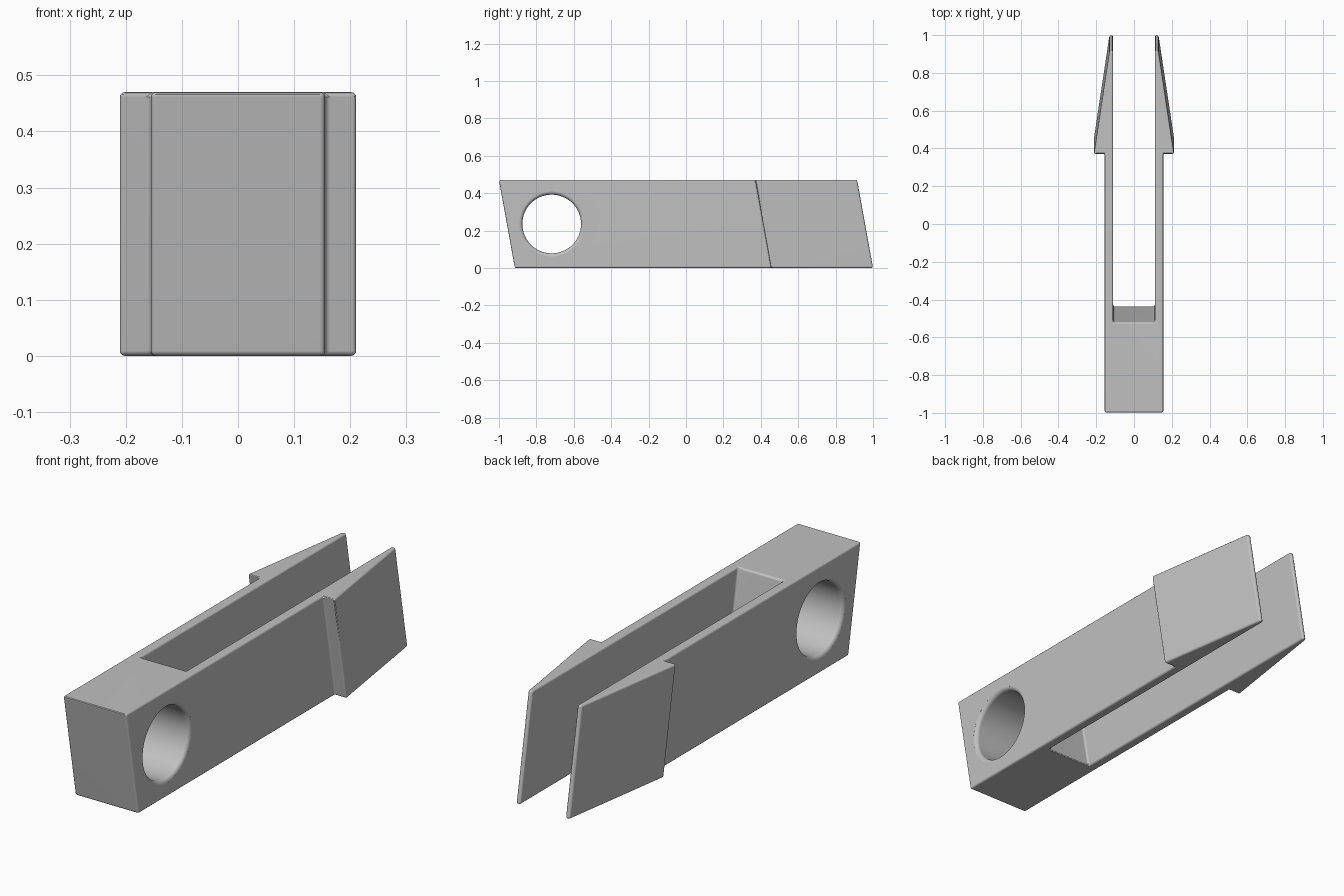
import bpy, bmesh, math
from mathutils import Matrix, Vector

cube = bpy.data.objects.get("Cube")
if cube:
    bpy.data.objects.remove(cube, do_unlink=True)

HEIGHT, SHEAR = 0.47, -0.085

grey = bpy.data.materials.new("plain grey")
grey.use_nodes = True
colour = (0.53, 0.53, 0.53, 1)
grey.diffuse_color = colour
grey.node_tree.nodes["Principled BSDF"].inputs["Base Color"].default_value = colour


def make_object(name, bm):
    bmesh.ops.recalc_face_normals(bm, faces=bm.faces[:])
    mesh = bpy.data.meshes.new(name)
    bm.to_mesh(mesh)
    bm.free()
    mesh.materials.append(grey)
    obj = bpy.data.objects.new(name, mesh)
    bpy.context.collection.objects.link(obj)
    return obj


# Forked body: mirrored plan outline, extruded along a slanted axis
half = [(0.155, -0.915), (0.155, 0.455), (0.212, 0.455),
        (0.13, 1.0), (0.11, 1.0), (0.11, -0.435)]
outline = half + [(-x, y) for x, y in reversed(half)]
bm = bmesh.new()
base = bm.faces.new([bm.verts.new((x, y, 0)) for x, y in outline])
top = bmesh.ops.extrude_face_region(bm, geom=[base])["geom"]
bmesh.ops.translate(bm, vec=(0, SHEAR, HEIGHT),
                    verts=[v for v in top if isinstance(v, bmesh.types.BMVert)])
body = make_object("clip_body", bm)

bevel = body.modifiers.new("soft edges", 'BEVEL')
bevel.width = 0.009
bevel.segments = 3
bevel.limit_method = 'ANGLE'
bevel.angle_limit = math.radians(30)

# Hole cutter: a lathed bar that flares where it leaves each side
R, FILLET, SIDE = 0.157, 0.018, 0.155
flare = []
for i in range(7):
    a = math.radians(i * 14)
    flare.append((SIDE - FILLET + FILLET * math.sin(a),
                  R + FILLET * (1 - math.cos(a))))
flare.append((SIDE + 0.05, flare[-1][1]))
profile = [(-x, r) for x, r in reversed(flare)] + flare
SIDES = 64
bm = bmesh.new()
rings = []
for x, r in profile:
    rings.append([bm.verts.new((x, r * math.cos(t), r * math.sin(t)))
                  for t in (2 * math.pi * k / SIDES for k in range(SIDES))])
for a, b in zip(rings, rings[1:]):
    for k in range(SIDES):
        n = (k + 1) % SIDES
        bm.faces.new((a[k], a[n], b[n], b[k]))
bm.faces.new(rings[0])
bm.faces.new(rings[-1])
bmesh.ops.translate(bm, vec=(0, -0.718, HEIGHT / 2), verts=bm.verts[:])
cutter = make_object("hole_cutter", bm)
cutter.hide_render = True

hole = body.modifiers.new("cross hole", 'BOOLEAN')
hole.operation = 'DIFFERENCE'
hole.solver = 'EXACT'
hole.object = cutter

# Bake the modifiers, drop the cutter, then smooth the rounded edges
bpy.ops.object.select_all(action='DESELECT')
body.select_set(True)
bpy.context.view_layer.objects.active = body
for name in [m.name for m in body.modifiers]:
    bpy.ops.object.modifier_apply(modifier=name)
bpy.data.objects.remove(cutter, do_unlink=True)
bpy.ops.object.shade_smooth_by_angle(angle=math.radians(32))
weighted = body.modifiers.new("even shading", 'WEIGHTED_NORMAL')
weighted.keep_sharp = True
